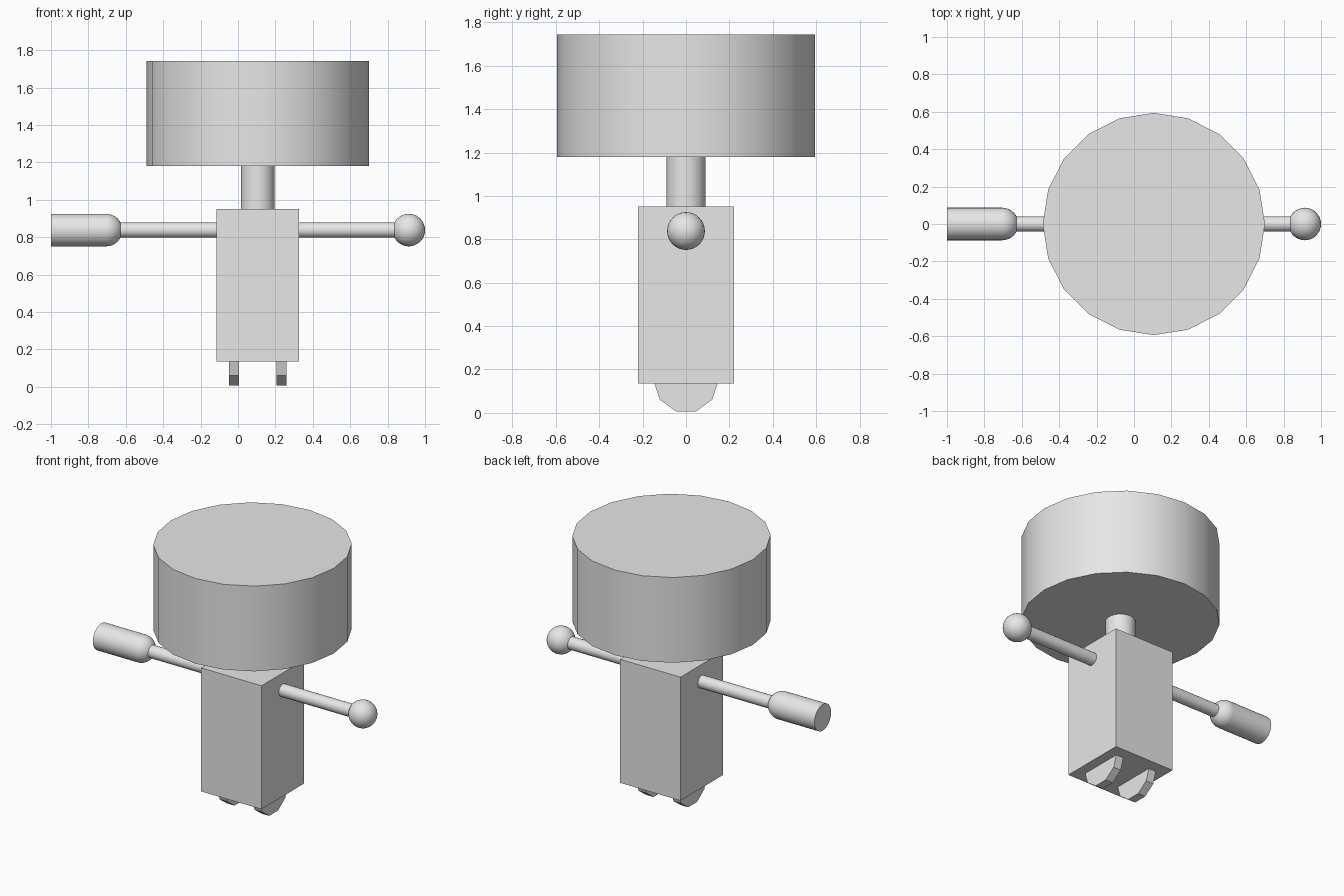
import bpy, bmesh, math
from mathutils import Matrix

if "Cube" in bpy.data.objects:
    bpy.data.objects.remove(bpy.data.objects["Cube"], do_unlink=True)

grey = bpy.data.materials.new("light grey")
grey.use_nodes = True
grey.diffuse_color = (0.8, 0.8, 0.8, 1)
grey.node_tree.nodes["Principled BSDF"].inputs["Base Color"].default_value = (0.8, 0.8, 0.8, 1)

MID = 0.106      # centre line of the body
ARM_Z = 0.838    # height of the arms


def finish(name, bm, smooth=True):
    mesh = bpy.data.meshes.new(name)
    bm.to_mesh(mesh)
    bm.free()
    mesh.materials.append(grey)
    ob = bpy.data.objects.new(name, mesh)
    bpy.context.collection.objects.link(ob)
    if smooth:
        bpy.ops.object.select_all(action='DESELECT')
        ob.select_set(True)
        bpy.context.view_layer.objects.active = ob
        bpy.ops.object.shade_smooth_by_angle(angle=math.radians(30))
    return ob


def box(name, size, centre):
    bm = bmesh.new()
    bmesh.ops.create_cube(bm, size=1, matrix=Matrix.Translation(centre) @ Matrix.Diagonal((*size, 1)))
    return finish(name, bm, False)


def cylinder(name, radius, length, centre, sides, along_x=False, smooth=True):
    turn = Matrix.Rotation(math.pi / 2, 4, 'Y') if along_x else Matrix.Identity(4)
    bm = bmesh.new()
    bmesh.ops.create_cone(bm, cap_ends=True, segments=sides, radius1=radius, radius2=radius,
                          depth=length, matrix=Matrix.Translation(centre) @ turn)
    return finish(name, bm, smooth)


def ball(name, radius, centre):
    bm = bmesh.new()
    bmesh.ops.create_uvsphere(bm, u_segments=32, v_segments=16, radius=radius,
                              matrix=Matrix.Translation(centre))
    return finish(name, bm)


# Body, neck and drum-shaped head
box("body", (0.442, 0.444, 0.816), (MID, 0, 0.544))
cylinder("neck", 0.09, 0.25, (MID, 0, 1.065), 32)
cylinder("head", 0.594, 0.563, (MID, 0, 1.4615), 20)

# Arm rod with a ball hand on the left and a rounded grip on the right
cylinder("arm_rod", 0.041, 1.6, (0.1, 0, ARM_Z), 32, along_x=True)
ball("left_hand", 0.087, (0.913, 0, ARM_Z))
cylinder("right_grip", 0.087, 0.295, (-0.8525, 0, ARM_Z), 32, along_x=True)
ball("right_grip_end", 0.087, (-0.705, 0, ARM_Z))

# Ten-sided wheel feet, half sunk into the body
for name, side in (("right_foot", -1), ("left_foot", 1)):
    cylinder(name, 0.15, 0.055, (MID + side * 0.127, 0, 0.15), 10, along_x=True, smooth=False)
